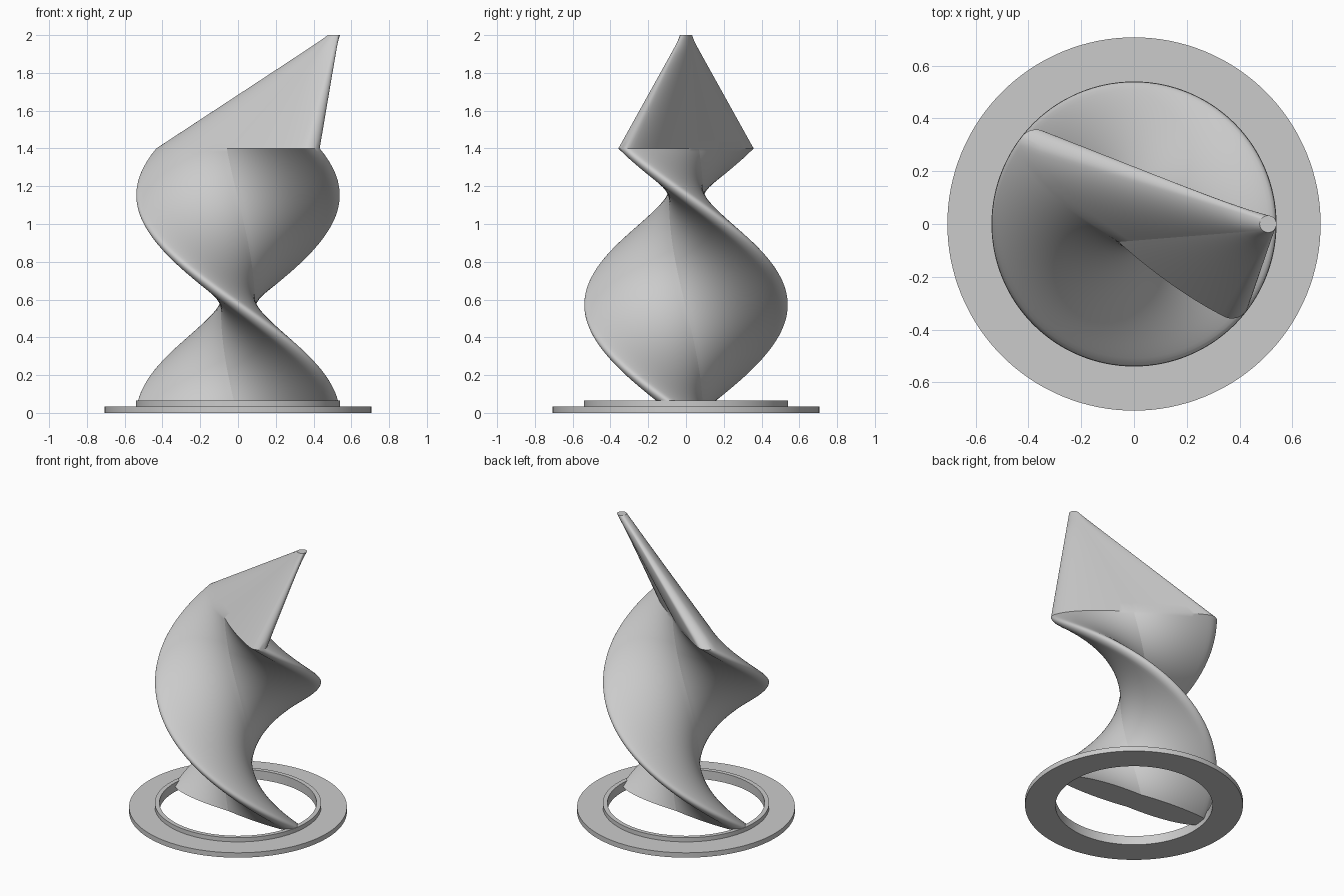
import bpy, bmesh, math
from mathutils import Vector, Matrix
from mathutils.geometry import interpolate_bezier

cube = bpy.data.objects.get("Cube")
if cube:
    bpy.data.objects.remove(cube)

grey = bpy.data.materials.new("light grey")
grey.use_nodes = True
grey.diffuse_color = (0.6, 0.6, 0.6, 1)
grey.node_tree.nodes["Principled BSDF"].inputs["Base Color"].default_value = (0.6, 0.6, 0.6, 1)

BOTTOM, SHOULDER, TOP = 0.035, 1.4, 2.0


def bezier(a, b, c, d, n):
    return interpolate_bezier(*(Vector((*p, 0)) for p in (a, b, c, d)), n)[:-1]


def twist(z):
    return Matrix.Rotation(math.radians(-155 * (z - 1.135)), 3, "Z")


def loft(name, rings, capped, creases=()):
    """Skin a stack of rings; capped closes the ends, otherwise last joins first."""
    bm = bmesh.new()
    loops = [[bm.verts.new(p) for p in ring] for ring in rings]
    pairs = list(zip(loops, loops[1:]))
    if capped:
        bm.faces.new(loops[0][::-1])
        bm.faces.new(loops[-1])
    else:
        pairs.append((loops[-1], loops[0]))
    for low, high in pairs:
        n = len(low)
        for i in range(n):
            j = (i + 1) % n
            bm.faces.new((low[i], low[j], high[j], high[i]))
        for i in creases:
            bm.edges.get((low[i], high[i])).smooth = False
    bmesh.ops.recalc_face_normals(bm, faces=bm.faces)
    mesh = bpy.data.meshes.new(name)
    bm.to_mesh(mesh)
    bm.free()
    mesh.materials.append(grey)
    obj = bpy.data.objects.new(name, mesh)
    bpy.context.collection.objects.link(obj)
    bpy.ops.object.select_all(action="DESELECT")
    obj.select_set(True)
    bpy.context.view_layer.objects.active = obj
    bpy.ops.object.shade_smooth_by_angle(angle=math.radians(30), keep_sharp_edges=True)


# Blade cross-section: one lobe, repeated by a half turn
lobe = bezier((0, -0.09), (0.16, -0.094), (0.36, -0.075), (0.495, -0.038), 20)
lobe += bezier((0.495, -0.038), (0.535, -0.025), (0.555, 0.035), (0.52, 0.06), 10)
lobe += bezier((0.52, 0.06), (0.42, 0.125), (0.2, 0.12), (0, 0.09), 20)
section = lobe + [-p for p in lobe]

# Twisted body
levels = 80
rings = []
for k in range(levels + 1):
    z = BOTTOM + (SHOULDER - BOTTOM) * k / levels
    rings.append([twist(z) @ p + Vector((0, 0, z)) for p in section])

# Slanted peak, narrowing from the shoulder to a small disc
lengths = [(section[i] - section[i - 1]).length for i in range(len(section))]
disc, run = [], 0
for i in range(len(section)):
    run += lengths[i] if i else 0
    a = math.tau * run / sum(lengths) - math.pi / 2
    disc.append(twist(SHOULDER) @ Vector((math.cos(a), math.sin(a), 0)) * 0.032
                + Vector((0.508, 0, TOP)))
steps = 12
shoulder = rings[-1]
for k in range(1, steps + 1):
    rings.append([a.lerp(b, k / steps) for a, b in zip(shoulder, disc)])
loft("twisted_blade", rings, True, creases=(0, len(lobe)))


# Stepped base ring
def circle(r, z, n=128):
    return [Vector((r * math.cos(math.tau * i / n), r * math.sin(math.tau * i / n), z))
            for i in range(n)]


profile = [(0.51, 0), (0.707, 0), (0.707, 0.035), (0.54, 0.035), (0.54, 0.065), (0.51, 0.065)]
loft("base_ring", [circle(r, z) for r, z in profile], False)
